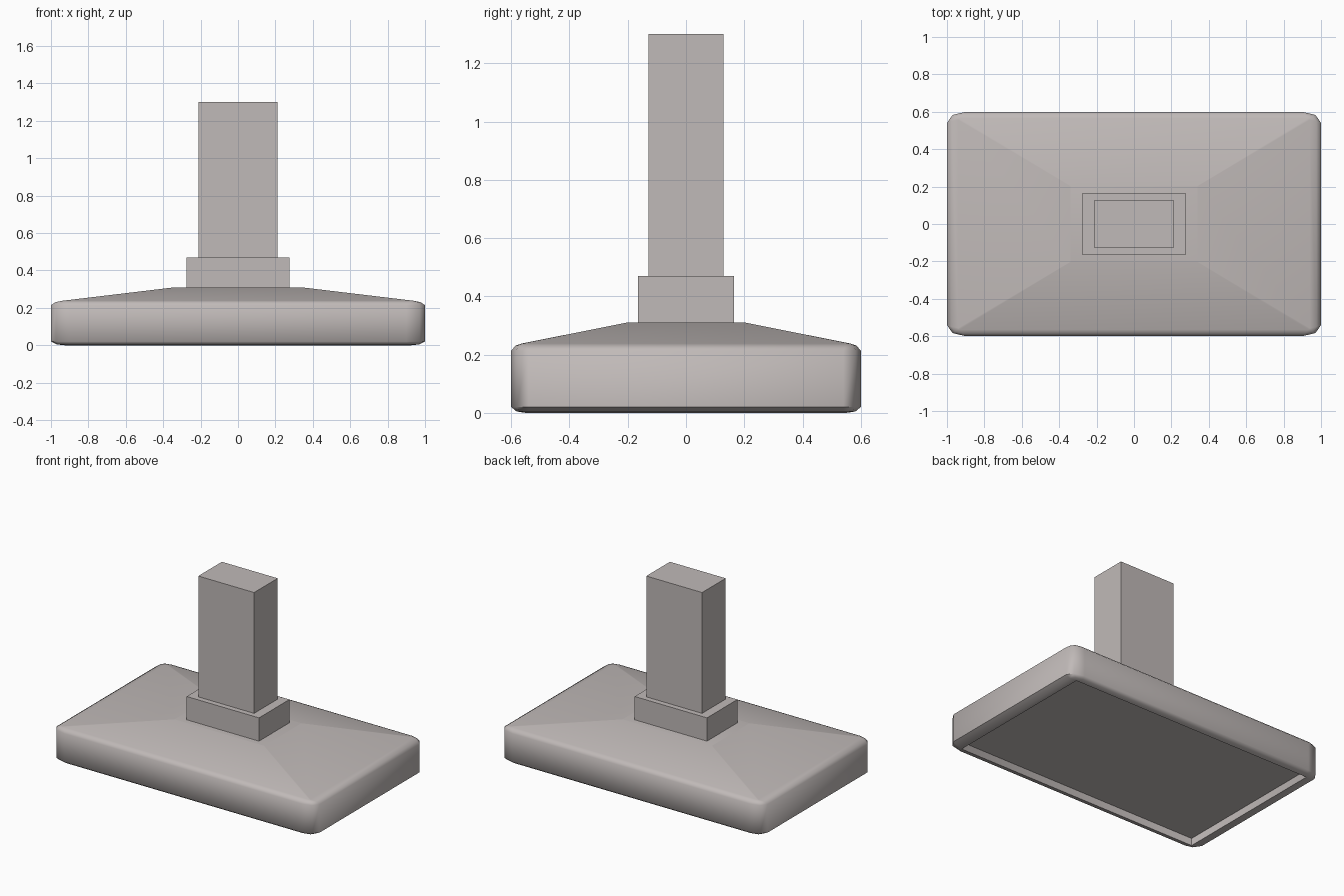
import bpy, bmesh, math

if "Cube" in bpy.data.objects:
    bpy.data.objects.remove(bpy.data.objects["Cube"])

steel = bpy.data.materials.new("brushed_grey")
steel.diffuse_color = (0.53, 0.49, 0.48, 1)
steel.use_nodes = True
steel.node_tree.nodes["Principled BSDF"].inputs["Base Color"].default_value = steel.diffuse_color


def finish(bm, name):
    bmesh.ops.recalc_face_normals(bm, faces=bm.faces)
    me = bpy.data.meshes.new(name)
    bm.to_mesh(me)
    bm.free()
    me.materials.append(steel)
    ob = bpy.data.objects.new(name, me)
    bpy.context.collection.objects.link(ob)
    return ob


def ring(bm, hx, hy, rx, ry, z):
    """Rectangle outline with two-segment elliptical corners."""
    pts = []
    for q, (sx, sy) in enumerate(((1, 1), (-1, 1), (-1, -1), (1, -1))):
        for k in range(3):
            a = math.pi / 2 * (q + k / 2)
            pts.append(bm.verts.new((sx * (hx - rx) + rx * math.cos(a),
                                     sy * (hy - ry) + ry * math.sin(a), z)))
    return pts


def box(name, hx, hy, z0, z1):
    bm = bmesh.new()
    bmesh.ops.create_cube(bm, size=1)
    for v in bm.verts:
        v.co = (v.co.x * 2 * hx, v.co.y * 2 * hy, z0 if v.co.z < 0 else z1)
    return finish(bm, name)


# Hood canopy: recessed underside, rounded rim, sloped roof
# each level: half x, half y, corner x, corner y, z, smooth band above it
levels = [
    (0.925, 0.55, 0.002, 0.002, 0.05, False),
    (0.925, 0.55, 0.002, 0.002, 0.0, True),
    (0.97, 0.582, 0.07, 0.042, 0.005, True),
    (1.0, 0.60, 0.10, 0.06, 0.02, True),
    (1.0, 0.60, 0.10, 0.06, 0.214, True),
    (0.975, 0.585, 0.06, 0.036, 0.231, True),
    (0.94, 0.565, 0.01, 0.008, 0.238, False),
    (0.34, 0.203, 0.001, 0.001, 0.31, False),
]
bm = bmesh.new()
rings = [ring(bm, *lv[:5]) for lv in levels]
for lv, a, b in zip(levels, rings, rings[1:]):
    for i in range(len(a)):
        j = (i + 1) % len(a)
        f = bm.faces.new((a[i], a[j], b[j], b[i]))
        f.smooth = lv[5]
bm.faces.new(rings[0])
bm.faces.new(rings[-1])
canopy = finish(bm, "hood_canopy")
canopy.data.set_sharp_from_angle(angle=math.radians(50))

# Collar and chimney duct
box("duct_collar", 0.275, 0.165, 0.305, 0.47)
box("chimney_duct", 0.212, 0.128, 0.465, 1.30)
